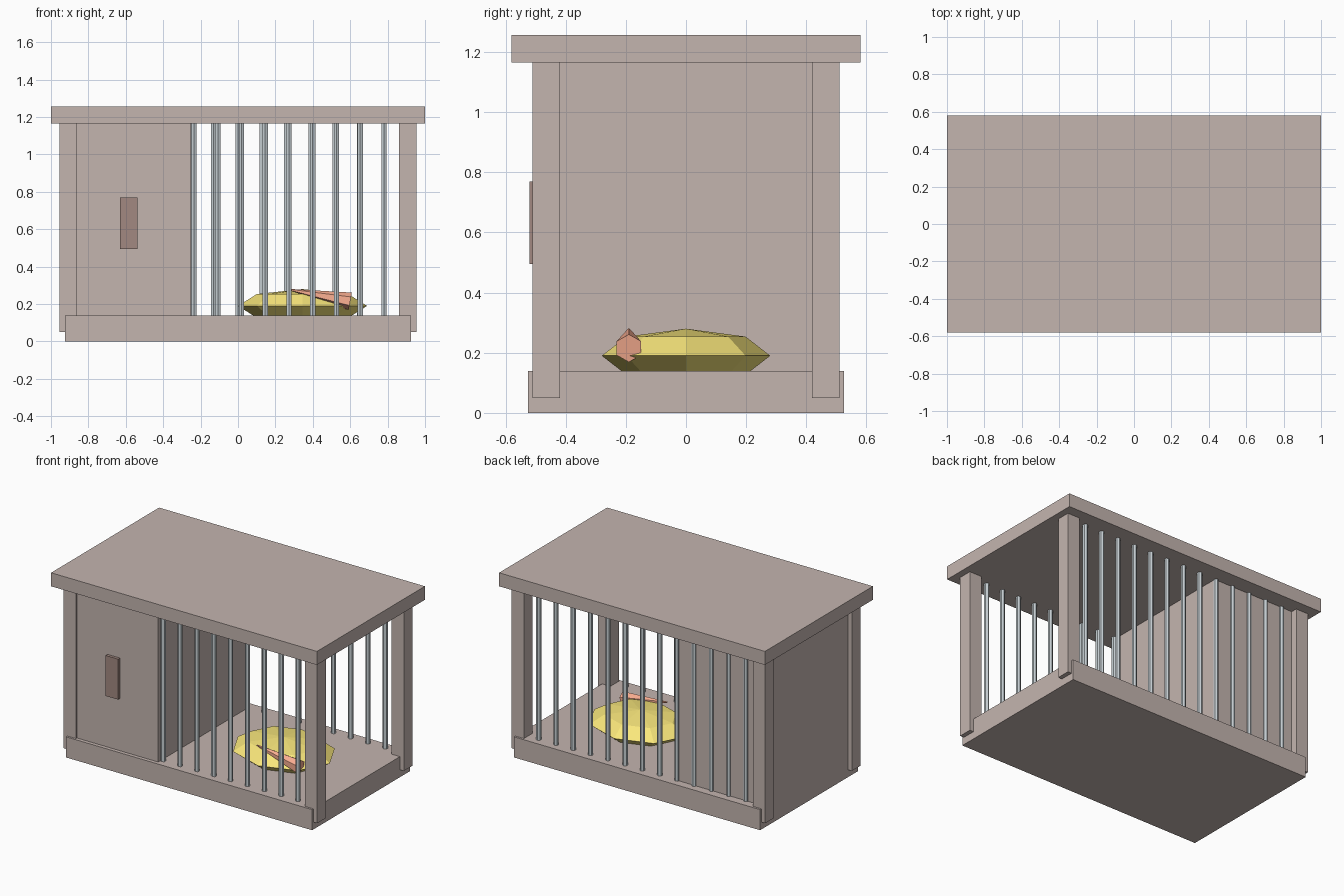
import bpy
from math import radians
from mathutils import Vector

if "Cube" in bpy.data.objects:
    bpy.data.objects.remove(bpy.data.objects["Cube"])


def material(name, r, g, b):
    m = bpy.data.materials.new(name)
    m.diffuse_color = (r, g, b, 1)
    m.use_nodes = True
    m.node_tree.nodes["Principled BSDF"].inputs["Base Color"].default_value = m.diffuse_color
    return m


WOOD = material("wood", 0.55, 0.46, 0.43)
DARK = material("dark_wood", 0.36, 0.25, 0.22)
METAL = material("metal", 0.58, 0.64, 0.67)
YELLOW = material("yellow", 0.95, 0.80, 0.20)
ORANGE = material("orange", 0.95, 0.42, 0.28)


def finish(name, mat):
    ob = bpy.context.object
    ob.name = name
    ob.data.materials.append(mat)
    return ob


def box(name, lo, hi, mat):
    lo, hi = Vector(lo), Vector(hi)
    bpy.ops.mesh.primitive_cube_add(size=1, location=(lo + hi) / 2)
    ob = finish(name, mat)
    ob.scale = hi - lo
    return ob


def bar(name, x, y):
    bpy.ops.mesh.primitive_cylinder_add(vertices=6, radius=0.016, depth=1.045,
                                        location=(x, y, 0.6525))
    return finish(name, METAL)


# Floor and roof slabs
box("floor", (-0.925, -0.525, 0), (0.925, 0.525, 0.14), WOOD)
box("roof", (-1, -0.58, 1.165), (1, 0.58, 1.257), WOOD)

# Corner posts, overlapping the floor ends
for sx in (-1, 1):
    for sy in (-1, 1):
        x, y = sx * 0.908, sy * 0.465
        box("corner_post", (x - 0.046, y - 0.046, 0.05),
            (x + 0.046, y + 0.046, 1.165), WOOD)

# Enclosed sleeping den with its door handle
box("den", (-0.925, -0.50, 0.14), (-0.25, 0.468, 1.165), WOOD)
box("door_handle", (-0.632, -0.52, 0.495), (-0.538, -0.495, 0.77), DARK)

# Bars: nine in front of the run, thirteen along the whole back
for i in range(9):
    bar("front_bar", -0.235 + i * 1.015 / 8, -0.468)
for i in range(13):
    bar("back_bar", -0.78 + i * 0.13, 0.468)

# Straw bed, a squashed faceted ball sunk into the floor
bpy.ops.mesh.primitive_uv_sphere_add(segments=8, ring_count=4, radius=1,
                                     location=(0.345, 0, 0.19))
finish("straw_bed", YELLOW).scale = (0.345, 0.28, 0.09)

# Carrot resting on the bed
tip, end = Vector((0.275, -0.19, 0.277)), Vector((0.60, -0.19, 0.215))
axis = tip - end
bpy.ops.mesh.primitive_cone_add(vertices=6, radius1=0.047, radius2=0.004,
                                depth=axis.length, location=(tip + end) / 2)
carrot = finish("carrot", ORANGE)
carrot.rotation_mode = 'QUATERNION'
carrot.rotation_quaternion = axis.to_track_quat('Z', 'Y')
# Turn a corner of the hexagon upward
up = carrot.rotation_quaternion @ Vector((0, 1, 0))
if abs(up.z) < 0.5:
    for v in carrot.data.vertices:
        v.co.x, v.co.y = v.co.y, -v.co.x
